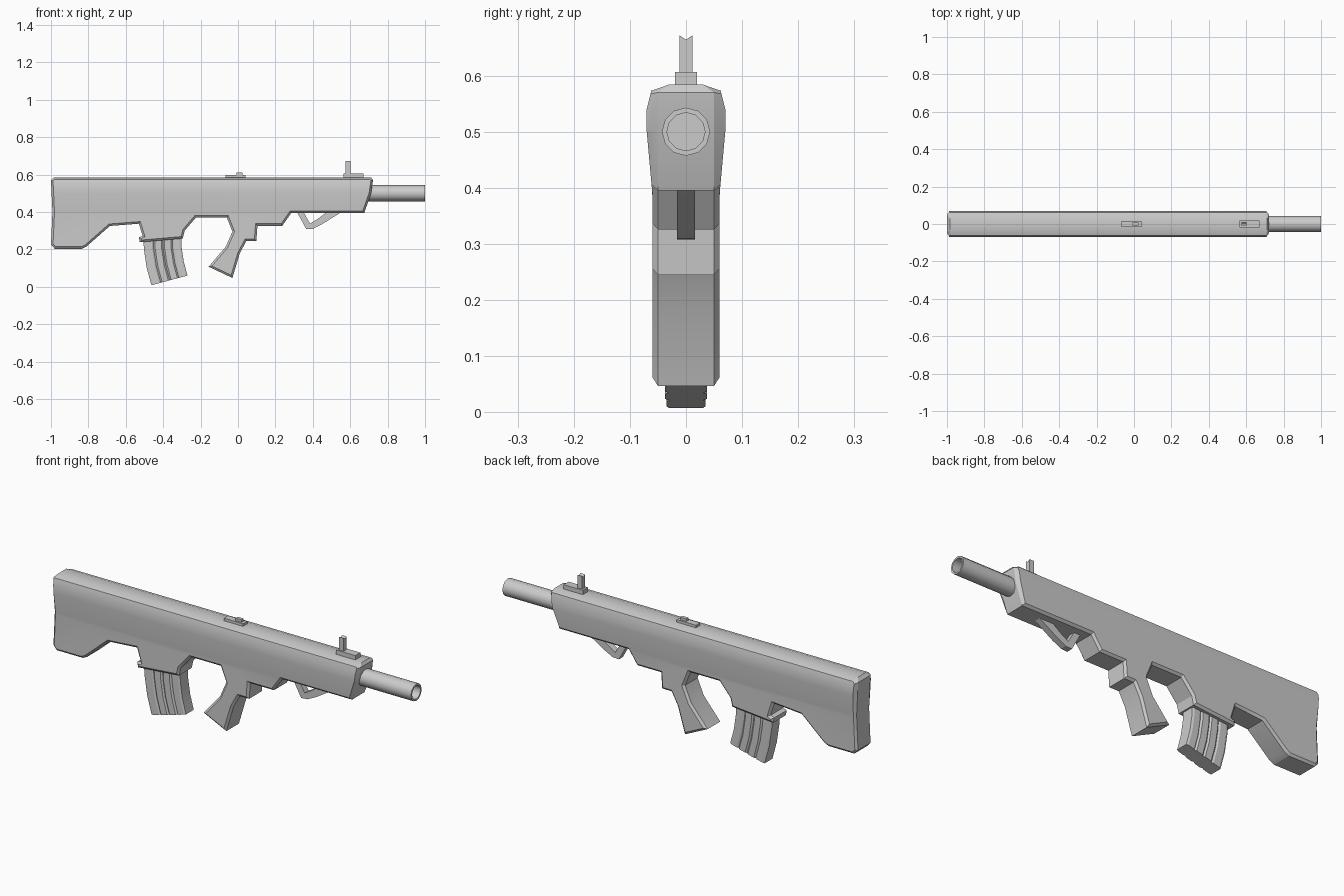
import bpy, bmesh, math

if "Cube" in bpy.data.objects:
    bpy.data.objects.remove(bpy.data.objects["Cube"])


def finish(name, bm, mirror=False, angle=30):
    bmesh.ops.recalc_face_normals(bm, faces=bm.faces[:])
    mesh = bpy.data.meshes.new(name)
    bm.to_mesh(mesh)
    bm.free()
    ob = bpy.data.objects.new(name, mesh)
    bpy.context.collection.objects.link(ob)
    if mirror:
        mod = ob.modifiers.new("Mirror", 'MIRROR')
        mod.use_axis = (False, True, False)
        mod.merge_threshold = 0.0005
    bpy.ops.object.select_all(action='DESELECT')
    ob.select_set(True)
    bpy.context.view_layer.objects.active = ob
    bpy.ops.object.shade_smooth_by_angle(angle=math.radians(angle))
    return ob


def bridge(bm, rings, closed=False):
    """Join consecutive closed vertex rings with quads."""
    pairs = list(zip(rings, rings[1:]))
    if closed:
        pairs.append((rings[-1], rings[0]))
    for a, b in pairs:
        n = len(a)
        for i in range(n):
            j = (i + 1) % n
            bm.faces.new((a[i], a[j], b[j], b[i]))


def prism(name, profile, half):
    """Extrude an x-z profile symmetrically along y."""
    bm = bmesh.new()
    rings = [[bm.verts.new((x, y, z)) for x, z in profile] for y in (-half, half)]
    bridge(bm, rings)
    for r in rings:
        bm.faces.new(r)
    return finish(name, bm, angle=20)


def box(name, x0, x1, half, z0, z1):
    return prism(name, [(x0, z0), (x1, z0), (x1, z1), (x0, z1)], half)


def side_width(z):
    pts = [(0, .06), (.39, .06), (.5, .07), (.54, .07), (.585, .059)]
    for (za, wa), (zb, wb) in zip(pts, pts[1:]):
        if z <= zb:
            return wa + (wb - wa) * (z - za) / (zb - za)
    return pts[-1][1]


# Body: stock, magazine collar, grip and fore-end in one silhouette
outline = [
    (-1, .225), (-.98, .203), (-.835, .203), (-.81, .215), (-.685, .325), (-.53, .337),
    (-.51, .272), (-.53, .264), (-.525, .238), (-.295, .258), (-.285, .30), (-.225, .37),
    (-.06, .37), (-.03, .295), (-.065, .215), (-.157, .107), (-.03, .047),
    (.01, .18), (.045, .245), (.098, .245), (.104, .326), (.237, .326), (.285, .395),
    (.675, .395), (.712, .50), (.722, .57), (.712, .584), (-.985, .584), (-1, .568), (-.992, .40)]
bm = bmesh.new()
mid = [bm.verts.new((x, 0, z)) for x, z in outline]
rim = [bm.verts.new((x, -.05, z)) for x, z in outline]
bridge(bm, [mid, rim])
cap = bm.faces.new(rim)
bm.normal_update()
bmesh.ops.inset_individual(bm, faces=[cap], thickness=.011, use_even_offset=True)
cap.material_index = 1
for cut in (.39, .5, .54):
    faces = [f for f in bm.faces if f.material_index == 1]
    geom = set(faces)
    for f in faces:
        geom.update(f.edges)
        geom.update(f.verts)
    bmesh.ops.bisect_plane(bm, geom=list(geom), dist=1e-5,
                           plane_co=(0, 0, cut), plane_no=(0, 0, 1))
for v in {v for f in bm.faces if f.material_index == 1 for v in f.verts}:
    v.co.y = -side_width(v.co.z)
for v in rim:
    if v.co.z > .58:
        v.co.y = -.03
for f in bm.faces:
    f.material_index = 0
finish("rifle_body", bm, mirror=True, angle=25)

# Barrel: hollow twelve-sided tube
bm = bmesh.new()
rings = []
for x, r in ((.69, .043), (1, .043), (1, .034), (.74, .034)):
    rings.append([bm.verts.new((x, r * math.cos(a), .5 + r * math.sin(a)))
                  for a in (i * math.tau / 12 for i in range(12))])
bridge(bm, rings)
bm.faces.new(rings[0])
bm.faces.new(rings[-1])
finish("barrel", bm, angle=35)

# Magazine: curved, with ribs running down its sides
rib = [(0, .031), (.05, .035), (.22, .035), (.26, .030), (.30, .037), (.47, .037),
       (.51, .030), (.55, .037), (.72, .037), (.76, .030), (.8, .035), (.95, .035), (1, .031)]
stations = [((-.507, .28), (-.303, .28)), ((-.503, .20), (-.302, .215)),
            ((-.488, .10), (-.29, .135)), ((-.463, .008), (-.27, .06))]
bm = bmesh.new()
rings = []
for (xa, za), (xb, zb) in stations:
    loop = [(u, -w) for u, w in rib] + [(u, w) for u, w in reversed(rib)]
    rings.append([bm.verts.new((xa + (xb - xa) * u, y, za + (zb - za) * u)) for u, y in loop])
bridge(bm, rings)
bm.faces.new(rings[0])
bm.faces.new(rings[-1])
finish("magazine", bm, angle=20)

# Trigger guard: thin open loop below the fore-end
outer = [(.315, .40), (.365, .308), (.40, .31), (.45, .335), (.555, .40)]
inner = [(.475, .40), (.43, .365), (.385, .338), (.35, .40)]
prism("trigger_guard", outer + inner, .016)

# Rear sight
box("rear_sight_base", -.068, .04, .017, .575, .597)
box("rear_sight_block", -.008, .025, .009, .59, .61)

# Front sight: base and a post with a V notch on top
box("front_sight_base", .565, .672, .02, .575, .606)
bm = bmesh.new()
post = [(-.012, .60), (.012, .60), (.012, .672), (0, .664), (-.012, .672)]
rings = [[bm.verts.new((x, y, z)) for y, z in post] for x in (.575, .601)]
bridge(bm, rings)
for r in rings:
    bm.faces.new(r)
finish("front_sight_post", bm, angle=20)
